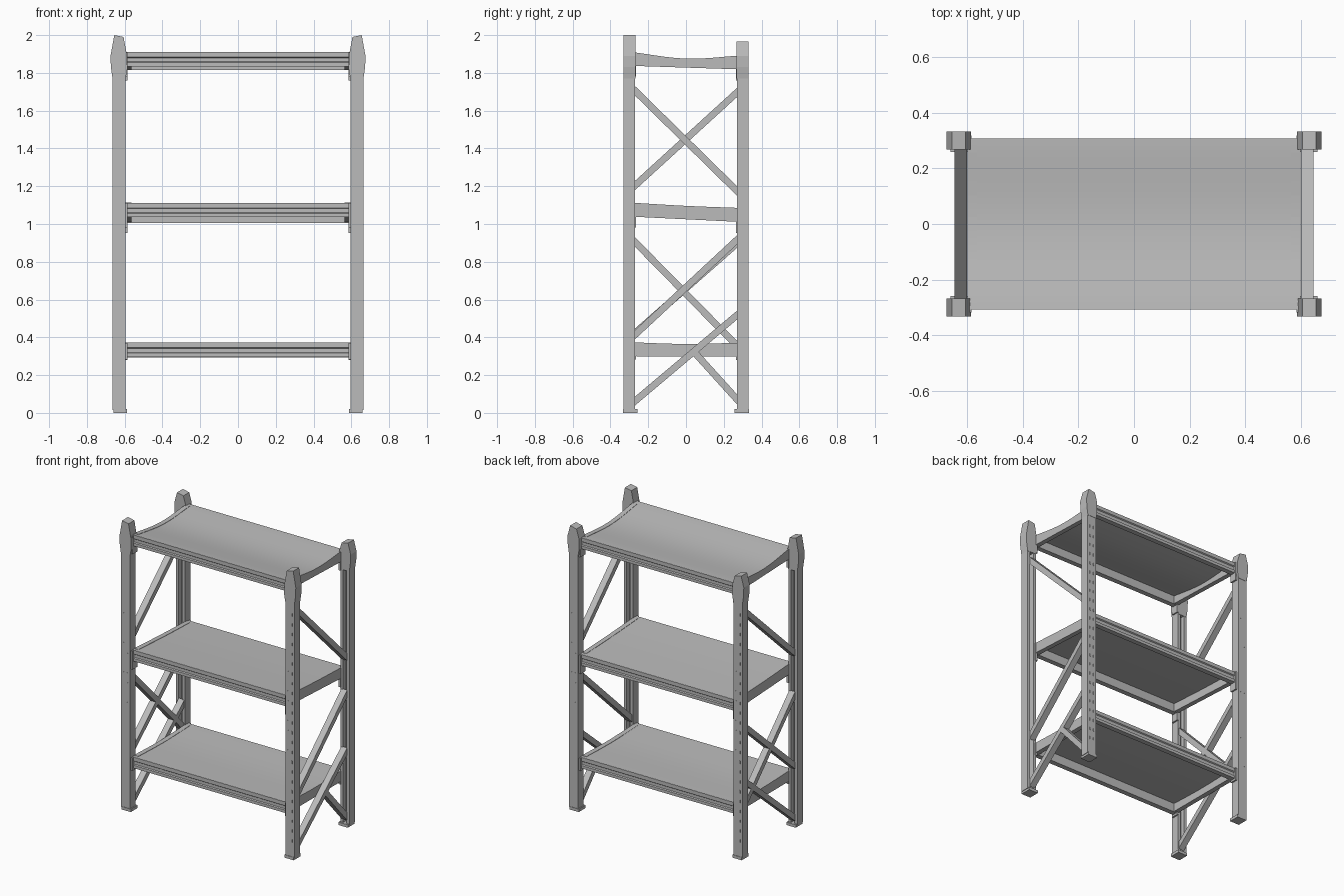
import bpy, bmesh, math
from mathutils import Vector

if "Cube" in bpy.data.objects:
    bpy.data.objects.remove(bpy.data.objects["Cube"])

steel = bpy.data.materials.new("grey_steel")
steel.diffuse_color = (0.5, 0.5, 0.5, 1)
steel.use_nodes = True
steel.node_tree.nodes["Principled BSDF"].inputs["Base Color"].default_value = steel.diffuse_color


def add_object(name, bm, smooth=False):
    bmesh.ops.recalc_face_normals(bm, faces=bm.faces)
    me = bpy.data.meshes.new(name)
    bm.to_mesh(me)
    bm.free()
    me.materials.append(steel)
    ob = bpy.data.objects.new(name, me)
    bpy.context.collection.objects.link(ob)
    if smooth:
        bpy.context.view_layer.objects.active = ob
        ob.select_set(True)
        bpy.ops.object.shade_smooth_by_angle(angle=math.radians(25))
        ob.select_set(False)
    return ob


def prism(bm, start, end):
    """Close two matching loops of points into a solid."""
    a = [bm.verts.new(p) for p in start]
    b = [bm.verts.new(p) for p in end]
    n = len(a)
    bm.faces.new(a)
    bm.faces.new(b[::-1])
    for i in range(n):
        j = (i + 1) % n
        bm.faces.new((a[i], b[i], b[j], a[j]))


def box(bm, x0, x1, y0, y1, z0, z1):
    ring = [(x0, y0), (x1, y0), (x1, y1), (x0, y1)]
    prism(bm, [(x, y, z0) for x, y in ring], [(x, y, z1) for x, y in ring])


# Corner posts: channel open to the inside, flared head, foot and slots
CHANNEL = [(.595, .33), (.664, .33), (.664, .27), (.643, .27),
           (.643, .30), (.616, .30), (.616, .27), (.595, .27)]
HEAD = [(.595, 1.77), (.586, 1.82), (.587, 1.89), (.606, 1.99),
        (.655, 2.0), (.675, 1.89), (.673, 1.83), (.664, 1.77)]


def post(name, sx, sy):
    drop = 0.035 if sy > 0 else 0
    bm = bmesh.new()
    prism(bm, [(sx * x, sy * y, .015) for x, y in CHANNEL],
          [(sx * x, sy * y, 1.8) for x, y in CHANNEL])
    # flared head
    head = [(x, z - drop * (z > 1.95)) for x, z in HEAD]
    prism(bm, [(sx * x, sy * .268, z) for x, z in head],
          [(sx * x, sy * .332, z) for x, z in head])
    # foot plate
    box(bm, sx * .588, sx * .66, sy * .258, sy * .333, 0, .02)
    # two columns of slots on the outer face
    for x in (.615, .644):
        for i in range(24):
            z = .12 + i * .068
            box(bm, sx * (x - .003), sx * (x + .003),
                sy * .33, sy * .331, z, z + .02)
    add_object(name, bm)


for sx, side in ((-1, "left"), (1, "right")):
    for sy, end in ((-1, "front"), (1, "back")):
        post(f"{end}_{side}_post", sx, sy)

# Shelves: sagging panel, grooved long beams, end beams, connectors
BEAM = [(0, -.075), (0, -.055), (.007, -.05), (.007, -.03), (0, -.025),
        (0, 0), (.035, 0), (.035, -.075)]
W, D = .595, .308


def shelf(name, z_front, z_back, sag):
    def top(y):
        t = (y + D) / (2 * D)
        return z_front + (z_back - z_front) * t - sag * math.sin(math.pi * t) ** 1.4

    def chord(y):
        return z_front + (z_back - z_front) * (y + D) / (2 * D)

    # panel
    ys = [-D + 2 * D * i / 24 for i in range(25)]
    ys[0], ys[-1] = -D + .002, D - .002
    ring = [(y, top(y)) for y in ys] + [(y, top(y) - .014) for y in reversed(ys)]
    bm = bmesh.new()
    prism(bm, [(-W, y, z) for y, z in ring], [(W, y, z) for y, z in ring])
    add_object(name + "_panel", bm, True)

    # front and back beams
    for sy, end, z0 in ((-1, "front", z_front), (1, "back", z_back)):
        bm = bmesh.new()
        pts = [(sy * (D - dy), z0 + dz - (.006 if dz == 0 and dy > 0 else .001))
               for dy, dz in BEAM]
        prism(bm, [(-W, y, z) for y, z in pts], [(W, y, z) for y, z in pts])
        add_object(f"{name}_{end}_beam", bm)
        # hooked end connectors
        bm = bmesh.new()
        for sx in (-1, 1):
            box(bm, sx * .584, sx * .6, sy * .266, sy * .318,
                z0 - .13 if z0 > .5 else z0 - .09, z0 - .002)
        add_object(f"{name}_{end}_connectors", bm)

    # end beams follow the panel edge
    inner = [y for y in ys if abs(y) < .29]
    ring = [(y, top(y) + .002) for y in inner] + \
           [(inner[-1], chord(inner[-1]) - .072), (inner[0], chord(inner[0]) - .072)]
    bm = bmesh.new()
    for sx in (-1, 1):
        prism(bm, [(sx * .565, y, z) for y, z in ring],
              [(sx * .598, y, z) for y, z in ring])
    add_object(name + "_end_beams", bm)


shelf("top_shelf", 1.91, 1.89, .026)
shelf("middle_shelf", 1.112, 1.082, .003)
shelf("bottom_shelf", .372, .37, .008)


# Diagonal braces between the front and back posts
def brace(name, sx, y0, z0, y1, z1):
    a, b = Vector((sx * .623, y0, z0)), Vector((sx * .623, y1, z1))
    d = (b - a).normalized()
    u = Vector((0, -d.z, d.y)) * .018
    v = Vector((.022, 0, 0))
    bm = bmesh.new()
    ring = [u + v, u - v, -u - v, -u + v]
    prism(bm, [a + o for o in ring], [b + o for o in ring])
    add_object(name, bm)


F, B = -.285, .285
brace("right_upper_brace", 1, F, 1.72, B, 1.16)
brace("right_middle_brace", 1, F, .40, B, .93)
brace("right_lower_brace", 1, F, .05, B, .53)
brace("right_short_strut", 1, .045, .32, B, .055)
brace("left_upper_brace", -1, F, 1.19, B, 1.71)
brace("left_middle_brace", -1, F, .41, B, .91)
brace("left_cross_brace", -1, F, .92, B, .34)
brace("left_lower_brace", -1, F, .05, B, .53)
